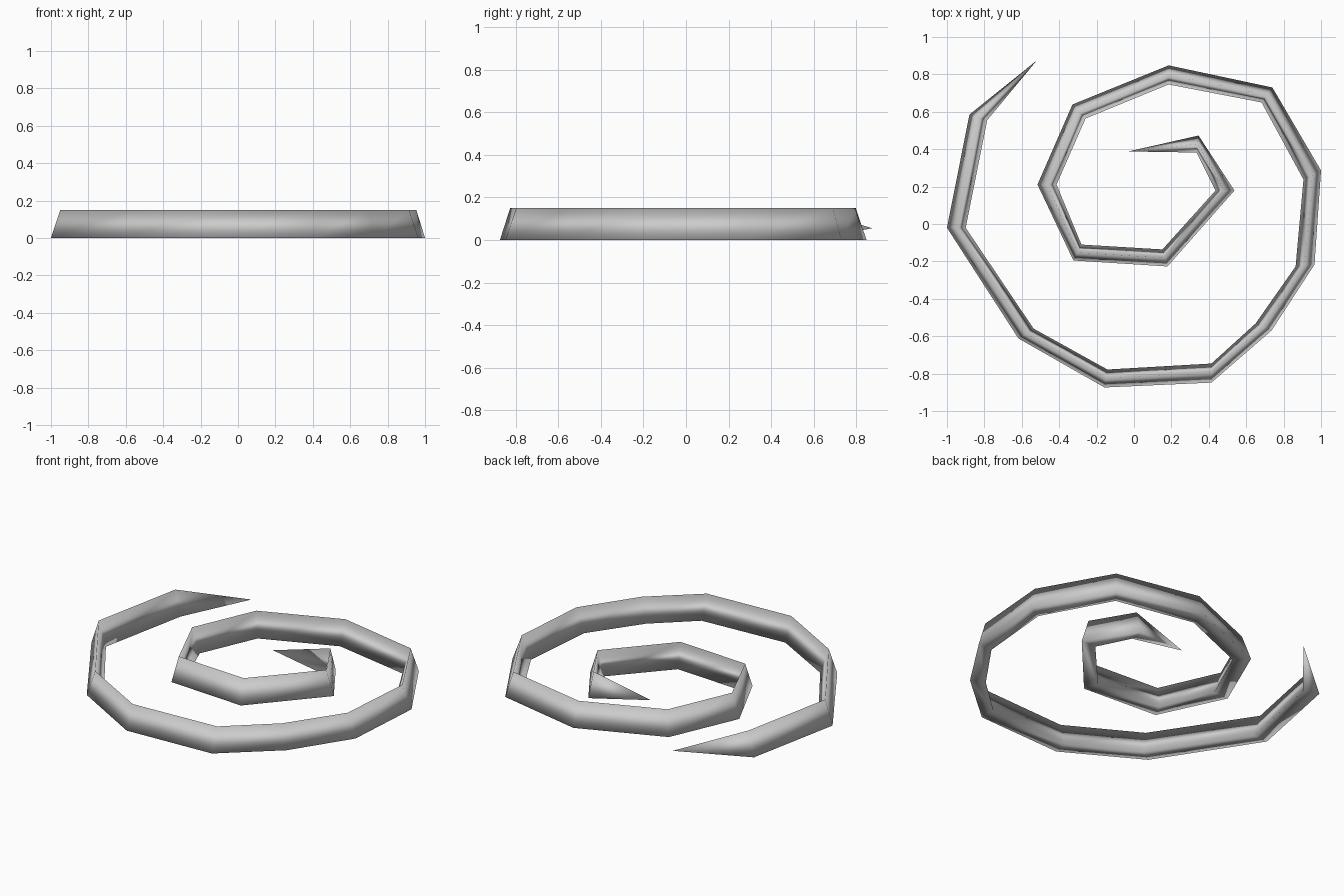
import bpy, bmesh

if "Cube" in bpy.data.objects:
    bpy.data.objects.remove(bpy.data.objects["Cube"])

# Spiral stations: outer x, outer y, inner x, inner y of the base edges
stations = [
    (-.88, .585, -.785, .555), (-1.0, -.02, -.90, -.02), (-.618, -.612, -.537, -.559),
    (-.158, -.874, -.142, -.778), (.414, -.848, .414, -.746), (.735, -.57, .65, -.532),
    (.965, -.217, .864, -.227), (1.0, .286, .906, .238), (.74, .73, .682, .65),
    (.185, .848, .185, .746), (-.329, .639, -.259, .564), (-.516, .211, -.414, .211),
    (-.324, -.195, -.281, -.11), (.179, -.227, .152, -.136), (.537, .179, .436, .179),
    (.345, .473, .334, .382)]
tips = [(-.52, .874, .055), (-.03, .388, .055)]
HEIGHT = .15

gray = bpy.data.materials.new("light gray")
gray.diffuse_color = (.6, .6, .6, 1)
gray.use_nodes = True
gray.node_tree.nodes["Principled BSDF"].inputs["Base Color"].default_value = gray.diffuse_color

# Triangular section swept along the spiral
bm = bmesh.new()
rings = []
for ox, oy, ix, iy in stations:
    rings.append([bm.verts.new((ox, oy, 0)),
                  bm.verts.new(((ox + ix) / 2, (oy + iy) / 2, HEIGHT)),
                  bm.verts.new((ix, iy, 0))])
for a, b in zip(rings, rings[1:]):
    for i in range(3):
        j = (i + 1) % 3
        bm.faces.new((a[i], a[j], b[j], b[i]))

# Pointed ends
for ring, co in zip((rings[0], rings[-1]), tips):
    tip = bm.verts.new(co)
    for i in range(3):
        bm.faces.new((ring[i], ring[(i + 1) % 3], tip))

bmesh.ops.recalc_face_normals(bm, faces=bm.faces)
for f in bm.faces:
    f.smooth = True
mesh = bpy.data.meshes.new("spiral_coil")
bm.to_mesh(mesh)
bm.free()
mesh.materials.append(gray)
coil = bpy.data.objects.new("spiral_coil", mesh)
bpy.context.collection.objects.link(coil)
